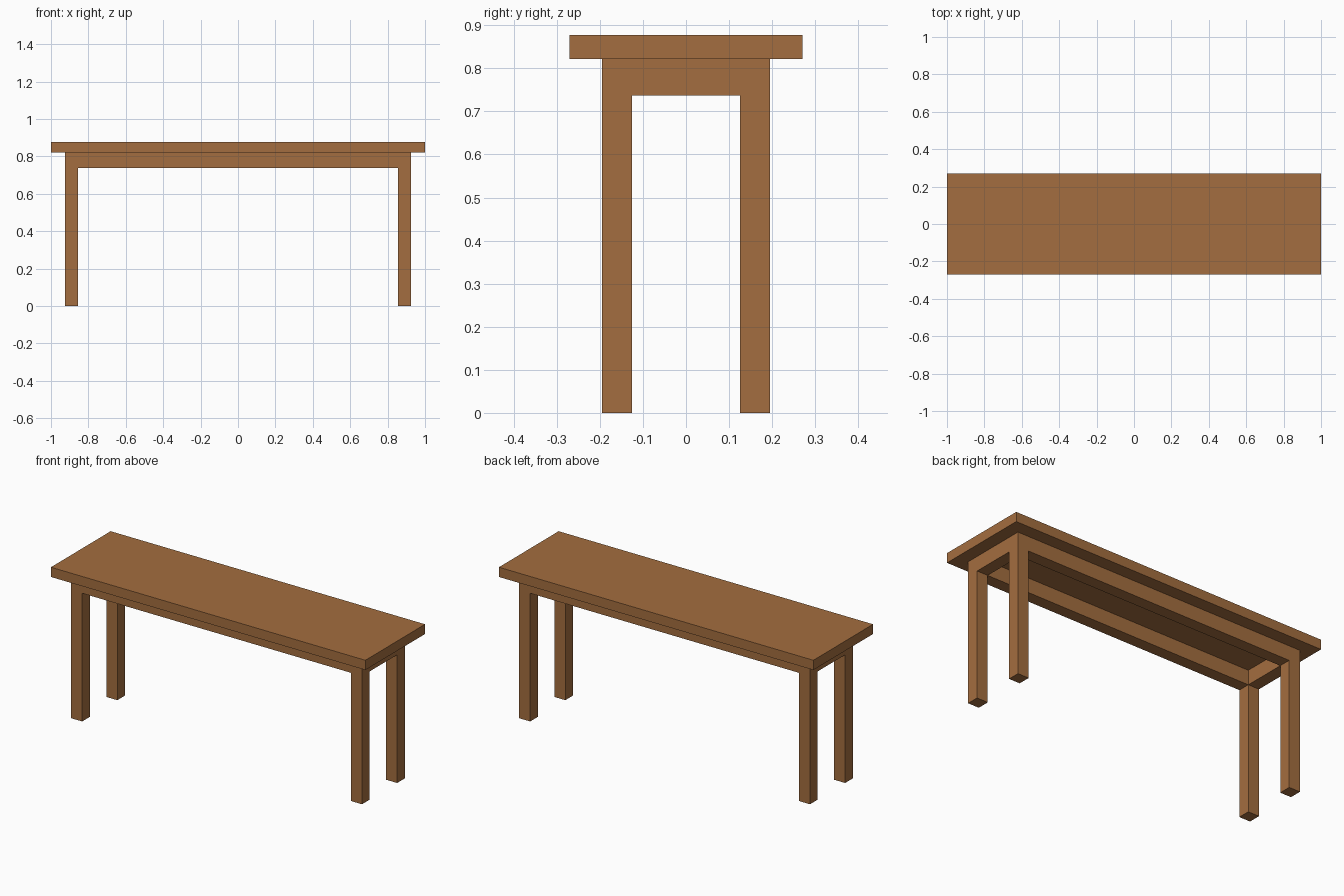
import bpy, bmesh
from math import radians
from mathutils import Vector

if "Cube" in bpy.data.objects:
    bpy.data.objects.remove(bpy.data.objects["Cube"])

wood = bpy.data.materials.new("wood")
wood.diffuse_color = (0.37, 0.155, 0.05, 1)
wood.use_nodes = True
wood.node_tree.nodes["Principled BSDF"].inputs["Base Color"].default_value = wood.diffuse_color

TOP_Z, SLAB_Z, APRON_Z = 0.877, 0.821, 0.737
HALF_X, HALF_Y = 1.0, 0.271
LEG_X, LEG_Y, LEG = 0.925, 0.195, 0.07


def finish(bm, name):
    bmesh.ops.recalc_face_normals(bm, faces=bm.faces)
    mesh = bpy.data.meshes.new(name)
    bm.to_mesh(mesh)
    bm.free()
    mesh.materials.append(wood)
    obj = bpy.data.objects.new(name, mesh)
    bpy.context.collection.objects.link(obj)


def extrude_to(bm, faces, z):
    """Extrude faces straight down to height z, removing the originals."""
    geom = bmesh.ops.extrude_face_region(bm, geom=faces)["geom"]
    for v in geom:
        if isinstance(v, bmesh.types.BMVert):
            v.co.z = z
    return [f for f in geom if isinstance(f, bmesh.types.BMFace)]


# Table top slab
bm = bmesh.new()
bmesh.ops.create_cube(bm, size=1)
bmesh.ops.scale(bm, vec=(2 * HALF_X, 2 * HALF_Y, TOP_Z - SLAB_Z), verts=bm.verts)
bmesh.ops.translate(bm, vec=(0, 0, (TOP_Z + SLAB_Z) / 2), verts=bm.verts)
finish(bm, "table_top")

# Apron ring and corner legs as one continuous frame, from a 3 x 3 plan grid
bm = bmesh.new()
xs = (-LEG_X, LEG - LEG_X, LEG_X - LEG, LEG_X)
ys = (-LEG_Y, LEG - LEG_Y, LEG_Y - LEG, LEG_Y)
grid = [[bm.verts.new((x, y, SLAB_Z)) for y in ys] for x in xs]
ring = [bm.faces.new((grid[i][j], grid[i + 1][j], grid[i + 1][j + 1], grid[i][j + 1]))
        for i in range(3) for j in range(3) if (i, j) != (1, 1)]
cap = [f.copy() for f in ring]  # closed upper side of the ring
under = extrude_to(bm, ring, APRON_Z)
for f in cap:
    f.normal_flip()
bmesh.ops.remove_doubles(bm, verts=bm.verts, dist=0.0001)
under = [f for f in bm.faces if all(abs(v.co.z - APRON_Z) < 1e-4 for v in f.verts)]

# Legs: pull the four corner cells down to the floor
corners = []
for f in under:
    c = f.calc_center_median()
    if abs(c.x) > LEG_X - LEG and abs(c.y) > LEG_Y - LEG:
        corners.append(f)
extrude_to(bm, corners, 0)
bmesh.ops.delete(bm, geom=[f for f in corners if f.is_valid], context='FACES_ONLY')
bmesh.ops.dissolve_limit(bm, angle_limit=radians(1), verts=bm.verts, edges=bm.edges)
finish(bm, "leg_frame")
